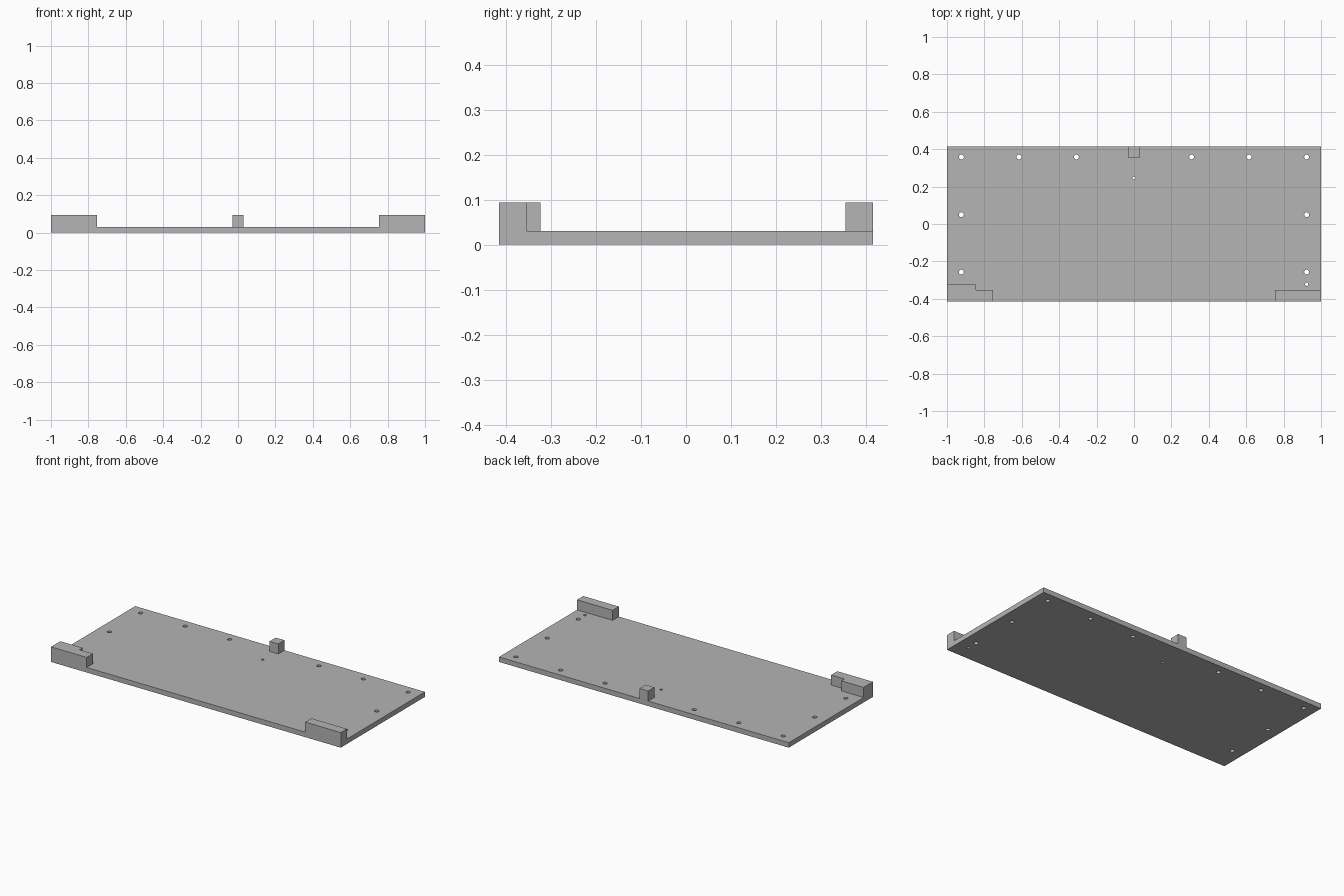
import bpy
import math

cube = bpy.data.objects.get("Cube")
if cube:
    bpy.data.objects.remove(cube, do_unlink=True)

HALF_X, HALF_Y = 1.0, 0.415
PLATE_TOP, BLOCK_TOP = 0.031, 0.094

# Single grey material
grey = bpy.data.materials.new("grey")
grey.use_nodes = True
colour = (0.46, 0.46, 0.46, 1)
grey.diffuse_color = colour
grey.node_tree.nodes["Principled BSDF"].inputs["Base Color"].default_value = colour


def rectangle(x0, y0, x1, y1):
    return [(x0, y0), (x1, y0), (x1, y1), (x0, y1)]


def circle(x, y, radius, sides=24):
    angles = [math.tau * i / sides for i in range(sides)]
    return [(x + radius * math.cos(a), y + radius * math.sin(a)) for a in angles]


def slab(name, outlines, z0, z1):
    """Extrude filled outlines (inner ones become holes) into a mesh."""
    curve = bpy.data.curves.new(name, "CURVE")
    curve.dimensions = "2D"
    curve.fill_mode = "BOTH"
    curve.extrude = (z1 - z0) / 2
    for outline in outlines:
        spline = curve.splines.new("POLY")
        spline.points.add(len(outline) - 1)
        for point, (x, y) in zip(spline.points, outline):
            point.co = (x, y, 0, 1)
        spline.use_cyclic_u = True
    curve.materials.append(grey)
    obj = bpy.data.objects.new(name, curve)
    obj.location.z = (z0 + z1) / 2
    bpy.context.collection.objects.link(obj)
    bpy.ops.object.select_all(action="DESELECT")
    obj.select_set(True)
    bpy.context.view_layer.objects.active = obj
    bpy.ops.object.convert(target="MESH")
    bpy.ops.object.shade_smooth_by_angle(angle=math.radians(30))


# Base plate with screw holes along the back and sides
holes = []
for side in (-1, 1):
    for x in (0.308, 0.615, 0.923):
        holes.append(circle(side * x, 0.358, 0.013))
    for y in (0.05, -0.257):
        holes.append(circle(side * 0.923, y, 0.013))

# Small locating holes
holes.append(circle(0, 0.245, 0.008))
holes.append(circle(0.923, -0.322, 0.009))
slab("base_plate", [rectangle(-HALF_X, -HALF_Y, HALF_X, HALF_Y)] + holes, 0, PLATE_TOP)

# Raised blocks flush with the plate edges
slab("back_block", [rectangle(-0.03, 0.354, 0.03, HALF_Y)], PLATE_TOP, BLOCK_TOP)
slab("front_left_block", [rectangle(0.754, -HALF_Y, HALF_X, -0.354)], PLATE_TOP, BLOCK_TOP)
stepped = [(-HALF_X, -HALF_Y), (-0.754, -HALF_Y), (-0.754, -0.354),
           (-0.846, -0.354), (-0.846, -0.323), (-HALF_X, -0.323)]
slab("front_right_block", [stepped], PLATE_TOP, BLOCK_TOP)
